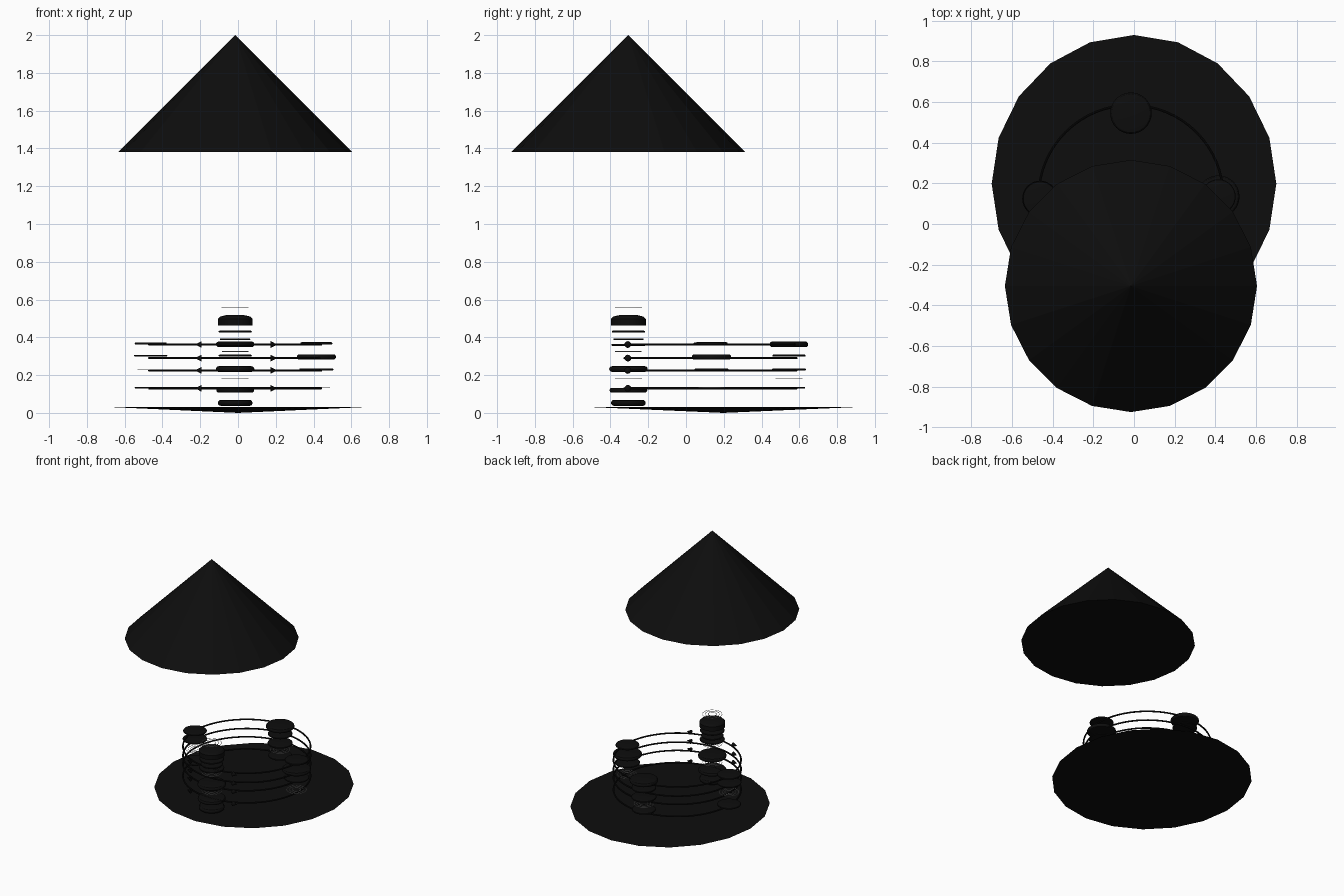
import bpy, bmesh, math
from mathutils import Matrix

if "Cube" in bpy.data.objects:
    bpy.data.objects.remove(bpy.data.objects["Cube"], do_unlink=True)

black = bpy.data.materials.new("matte_black")
black.use_nodes = True
black.diffuse_color = (0.004, 0.004, 0.004, 1)
black.node_tree.nodes["Principled BSDF"].inputs["Base Color"].default_value = black.diffuse_color


def finish(name, bm, mat=black, smooth=True):
    bmesh.ops.recalc_face_normals(bm, faces=bm.faces)
    mesh = bpy.data.meshes.new(name)
    bm.to_mesh(mesh)
    bm.free()
    obj = bpy.data.objects.new(name, mesh)
    bpy.context.collection.objects.link(obj)
    if mat:
        mesh.materials.append(mat)
    if smooth:
        bpy.ops.object.select_all(action='DESELECT')
        obj.select_set(True)
        bpy.context.view_layer.objects.active = obj
        bpy.ops.object.shade_smooth_by_angle()
    return obj


def cone(name, center, z0, z1, r0, r1, sides=20, stretch=1.0):
    bm = bmesh.new()
    place = (Matrix.Translation((center[0], center[1], (z0 + z1) / 2))
             @ Matrix.Diagonal((1, stretch, 1, 1)))
    bmesh.ops.create_cone(bm, cap_ends=True, segments=sides, radius1=r0,
                          radius2=r1, depth=z1 - z0, matrix=place)
    return finish(name, bm, smooth=False)


def lathe(name, center, profile, sides=32):
    bm = bmesh.new()
    verts = [bm.verts.new((r, 0, z)) for r, z in profile]
    edges = [bm.edges.new(pair) for pair in zip(verts, verts[1:])]
    bmesh.ops.spin(bm, geom=verts + edges, cent=(0, 0, 0), axis=(0, 0, 1),
                   angle=math.tau, steps=sides)
    bmesh.ops.remove_doubles(bm, verts=bm.verts, dist=0.0001)
    bmesh.ops.translate(bm, verts=bm.verts, vec=(*center, 0))
    return finish(name, bm)


def puck(name, center, z, r, h):
    # Disc with a rounded rim
    b = min(h / 2, 0.03)
    rim = [(r - b + b * math.cos(a), z + h / 2 * math.sin(a))
           for a in (math.pi * (i / 6 - 0.5) for i in range(7))]
    return lathe(name, center, [(0, z - h / 2)] + rim + [(0, z + h / 2)])


def hoops(name, center, z, radii, thickness, mat, sides=64):
    bm = bmesh.new()
    for radius in radii:
        ring = [bm.verts.new((radius + thickness * math.cos(a), 0,
                              thickness * math.sin(a)))
                for a in (math.tau * i / 8 for i in range(8))]
        edges = [bm.edges.new((ring[i], ring[i - 1])) for i in range(8)]
        bmesh.ops.spin(bm, geom=ring + edges, cent=(0, 0, 0), axis=(0, 0, 1),
                       angle=math.tau, steps=sides)
    bmesh.ops.remove_doubles(bm, verts=bm.verts, dist=0.00005)
    bmesh.ops.translate(bm, verts=bm.verts, vec=(*center, z))
    return finish(name, bm, mat)


# Floating roof and shallow base
front = (-0.015, -0.305)
cone("roof_cone", front, 1.38, 2.0, 0.62, 0, 20)
cone("base_dish", (0, 0.198), 0, 0.032, 0, 0.70, 20, 1.045)

# Horizontal rails, each with a pair of direction arrows
levels = (0.13, 0.225, 0.29, 0.362)
for n, z in enumerate(levels, 1):
    hoops(f"rail_{n}", (-0.015, 0.13), z, [0.455], 0.006, black)
    for side, label in ((-1, "right"), (1, "left")):
        bm = bmesh.new()
        place = (Matrix.Translation((-0.01 + side * 0.2, -0.308, z))
                 @ Matrix.Rotation(side * math.pi / 2, 4, 'Y'))
        bmesh.ops.create_cone(bm, cap_ends=True, segments=12, radius1=0.018,
                              radius2=0, depth=0.035, matrix=place)
        finish(f"arrow_{label}_{n}", bm)

# Stacks of discs at the four stations: height, radius, thickness
stations = {
    "front": (front, [(0.12, 0.1, 0.026), (0.232, 0.102, 0.03),
                      (0.36, 0.09, 0.01), (0.39, 0.08, 0.01), (0.43, 0.088, 0.01)],
              (0.18, 0.325, 0.557)),
    "back": ((-0.015, 0.545), [(0.133, 0.085, 0.01), (0.23, 0.09, 0.01),
                               (0.303, 0.088, 0.01), (0.363, 0.102, 0.03)], (0.18,)),
    "left": ((0.415, 0.135), [(0.23, 0.09, 0.01), (0.296, 0.104, 0.028),
                              (0.368, 0.085, 0.012)], (0.135,)),
    "right": ((-0.462, 0.125), [(0.133, 0.085, 0.01), (0.303, 0.088, 0.008),
                                (0.367, 0.085, 0.01)], (0.228,)),
}
for side, (center, discs, coils) in stations.items():
    for n, (z, r, h) in enumerate(discs, 1):
        puck(f"{side}_disc_{n}", center, z, r, h)
    for n, z in enumerate(coils, 1):
        hoops(f"{side}_coil_{n}", center, z, (0.03, 0.05, 0.07), 0.0015, None, 32)

# Foot and domed cap of the front stack
puck("front_foot", front, 0.053, 0.092, 0.032)
lathe("front_cap", front, [(0, 0.463), (0.092, 0.463), (0.092, 0.498),
                           (0.08, 0.51), (0.05, 0.517), (0, 0.519)])
